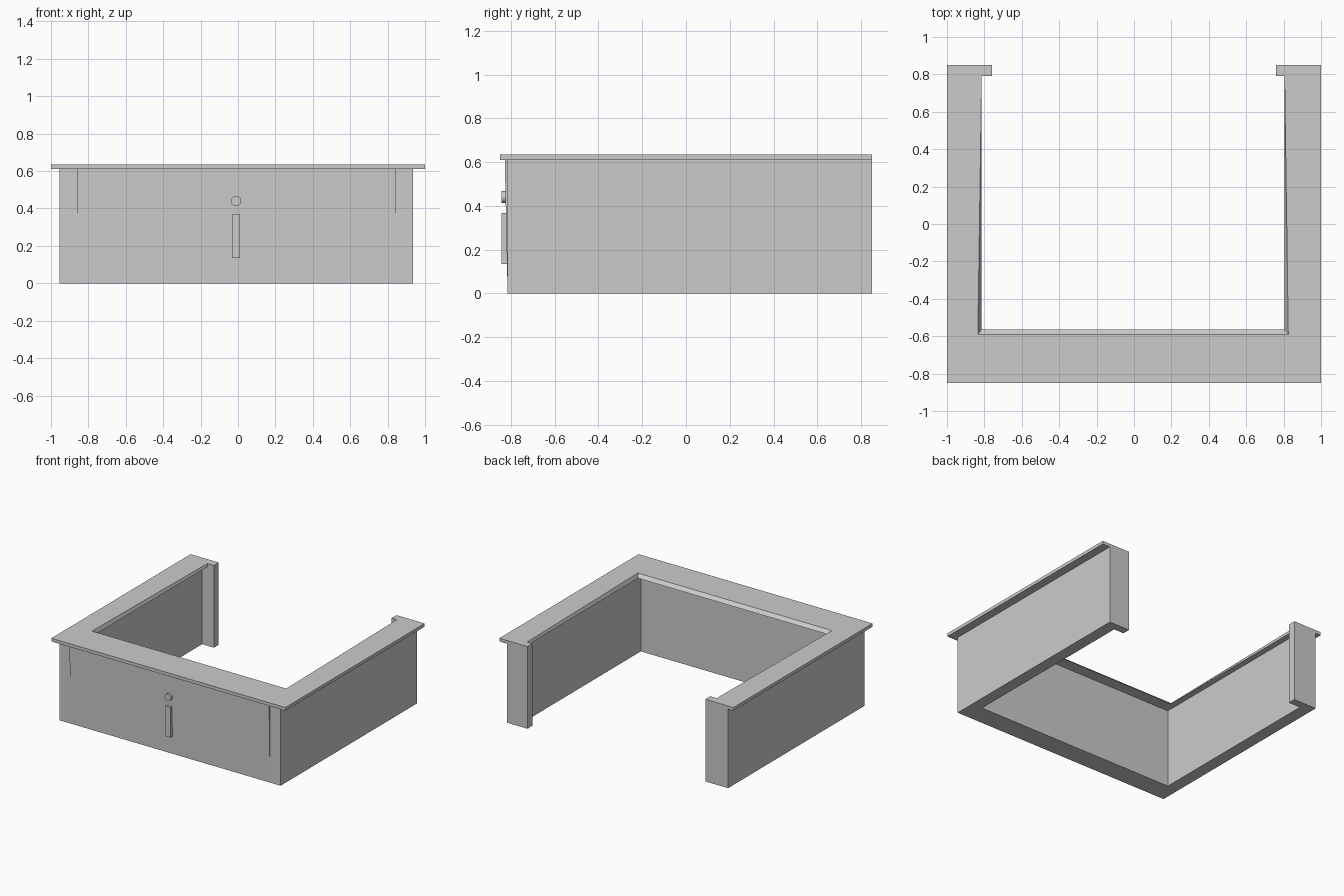
import bpy, bmesh, math

if "Cube" in bpy.data.objects:
    bpy.data.objects.remove(bpy.data.objects["Cube"])

H = 0.61      # underside of the countertop
TOP = 0.635   # upper face of the countertop


def loft(name, lower, upper, z0, z1):
    """Solid between two matching outlines at heights z0 and z1."""
    bm = bmesh.new()
    a = [bm.verts.new((x, y, z0)) for x, y in lower]
    b = [bm.verts.new((x, y, z1)) for x, y in upper]
    bm.faces.new(a[::-1])
    bm.faces.new(b)
    n = len(a)
    for i in range(n):
        j = (i + 1) % n
        bm.faces.new((a[i], a[j], b[j], b[i]))
    bmesh.ops.recalc_face_normals(bm, faces=bm.faces)
    me = bpy.data.meshes.new(name)
    bm.to_mesh(me)
    bm.free()
    ob = bpy.data.objects.new(name, me)
    bpy.context.collection.objects.link(ob)
    return ob


def rect(x0, x1, y0, y1):
    return [(x0, y0), (x1, y0), (x1, y1), (x0, y1)]


def box(name, x0, x1, y0, y1, z0, z1):
    r = rect(x0, x1, y0, y1)
    return loft(name, r, r, z0, z1)


# U-shaped countertop with bevelled inner edge and short end tabs
def top_outline(left, right, inner_y):
    return [(-1, -0.85), (1, -0.85), (1, 0.85), (0.76, 0.85), (0.76, 0.79),
            (0.805, 0.79), (right, inner_y), (left, inner_y),
            (-0.815, 0.79), (-0.76, 0.79), (-0.76, 0.85), (-1, 0.85)]


loft("countertop", top_outline(-0.815, 0.805, -0.565),
     top_outline(-0.835, 0.825, -0.59), H, TOP)

# Side walls and wider end posts at the back
for side, x0, x1, p0, p1 in (("left", -0.955, -0.86, -0.955, -0.76),
                             ("right", 0.845, 0.935, 0.76, 0.935)):
    box(side + "_wall", x0, x1, -0.815, 0.79, 0, H)
    box(side + "_end_post", p0, p1, 0.79, 0.85, 0, H)

# Front panel, leaning slightly outward at the top
loft("front_panel", rect(-0.86, 0.845, -0.815, -0.655),
     rect(-0.86, 0.845, -0.828, -0.655), 0, H)

# Front trim: upright bar and round knob
box("front_bar", -0.032, 0.012, -0.842, -0.80, 0.135, 0.368)
bpy.ops.mesh.primitive_cylinder_add(vertices=24, radius=0.027, depth=0.042,
                                    location=(-0.01, -0.821, 0.44),
                                    rotation=(math.pi / 2, 0, 0))
knob = bpy.context.object
knob.name = "front_knob"
bpy.ops.object.shade_smooth_by_angle()
